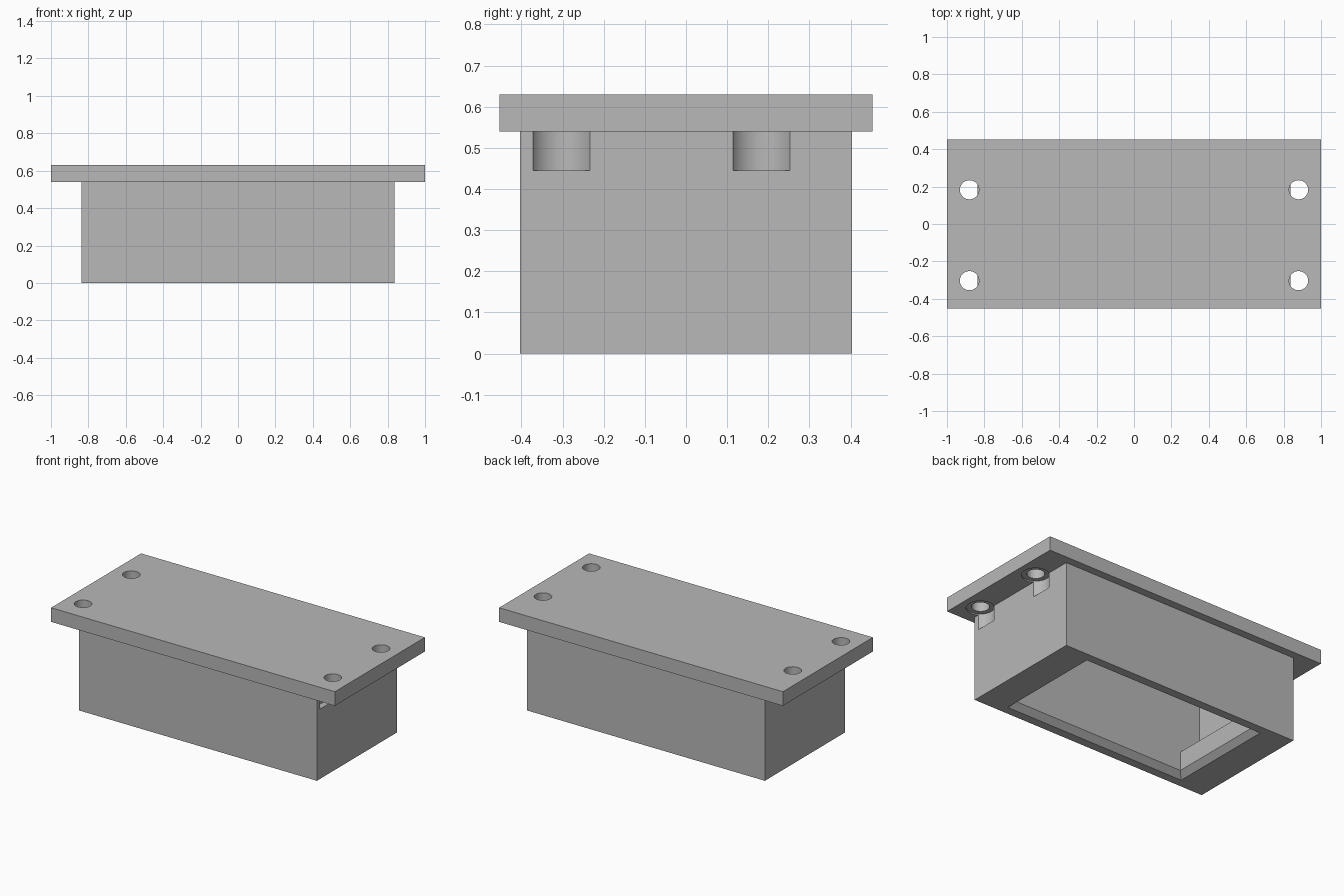
import bpy
import bmesh
import math

cube = bpy.data.objects.get("Cube")
if cube:
    bpy.data.objects.remove(cube, do_unlink=True)

grey = bpy.data.materials.new("plain_grey")
grey.use_nodes = True
GREY = (0.48, 0.48, 0.48, 1)
grey.diffuse_color = GREY
grey.node_tree.nodes["Principled BSDF"].inputs["Base Color"].default_value = GREY

PLATE_Z, TOP_Z = 0.54, 0.63
SCREWS = [(x, y) for x in (-0.88, 0.88) for y in (-0.303, 0.183)]


def add_object(name, bm):
    bmesh.ops.recalc_face_normals(bm, faces=bm.faces)
    mesh = bpy.data.meshes.new(name)
    bm.to_mesh(mesh)
    bm.free()
    mesh.materials.append(grey)
    obj = bpy.data.objects.new(name, mesh)
    bpy.context.collection.objects.link(obj)
    return obj


def stack(name, levels):
    """Solid through centred rectangles given as (z, half x, half y)."""
    bm = bmesh.new()
    rings = [[bm.verts.new((sx * hx, sy * hy, z))
              for sx, sy in ((-1, -1), (1, -1), (1, 1), (-1, 1))]
             for z, hx, hy in levels]
    for a, b in zip(rings, rings[1:]):
        for i in range(4):
            j = (i + 1) % 4
            bm.faces.new((a[i], a[j], b[j], b[i]))
    bm.faces.new(rings[0][::-1])
    bm.faces.new(rings[-1])
    return add_object(name, bm)


def drill(name, radius, z0, z1, x, y):
    bm = bmesh.new()
    bmesh.ops.create_cone(bm, cap_ends=True, segments=64, radius1=radius,
                          radius2=radius, depth=z1 - z0)
    bmesh.ops.translate(bm, verts=bm.verts, vec=(x, y, (z0 + z1) / 2))
    return add_object(name, bm)


def cut(target, cutter):
    cutter.hide_render = True
    mod = target.modifiers.new("cut", "BOOLEAN")
    mod.operation, mod.solver, mod.object = "DIFFERENCE", "EXACT", cutter
    bpy.context.view_layer.update()
    result = target.evaluated_get(bpy.context.evaluated_depsgraph_get())
    mesh = bpy.data.meshes.new_from_object(result)
    target.modifiers.clear()
    target.data = mesh
    mesh.name = target.name


# Flange plate and the box below it
plate = stack("mounting_plate", [(PLATE_Z, 1, 0.453), (TOP_Z, 1, 0.453)])
housing = stack("housing", [(0, 0.838, 0.403), (PLATE_Z, 0.838, 0.403)])

cutters = []

# Chamfered bottom opening, then the longer chamber above the end ledges
opening = stack("opening_cutter", [(-0.02, 0.66, 0.368), (0.035, 0.605, 0.313),
                                   (0.3, 0.605, 0.313)])
chamber = stack("chamber_cutter", [(0.155, 0.748, 0.313), (0.6, 0.748, 0.313)])
for cutter in (opening, chamber):
    cut(housing, cutter)
    cutters.append(cutter)

# Screw holes with wide head clearances that bite into the housing ends
for x, y in SCREWS:
    hole = drill("hole_cutter", 0.051, 0.5, 0.7, x, y)
    clearance = drill("clearance_cutter", 0.081, 0.445, PLATE_Z + 0.008, x, y)
    cut(plate, hole)
    cut(plate, clearance)
    cut(housing, clearance)
    cutters += [hole, clearance]

for cutter in cutters:
    bpy.data.objects.remove(cutter, do_unlink=True)

# Smooth bores, crisp edges
bpy.ops.object.select_all(action="DESELECT")
for obj in (plate, housing):
    obj.select_set(True)
bpy.context.view_layer.objects.active = plate
bpy.ops.object.shade_smooth_by_angle(angle=math.radians(30))
